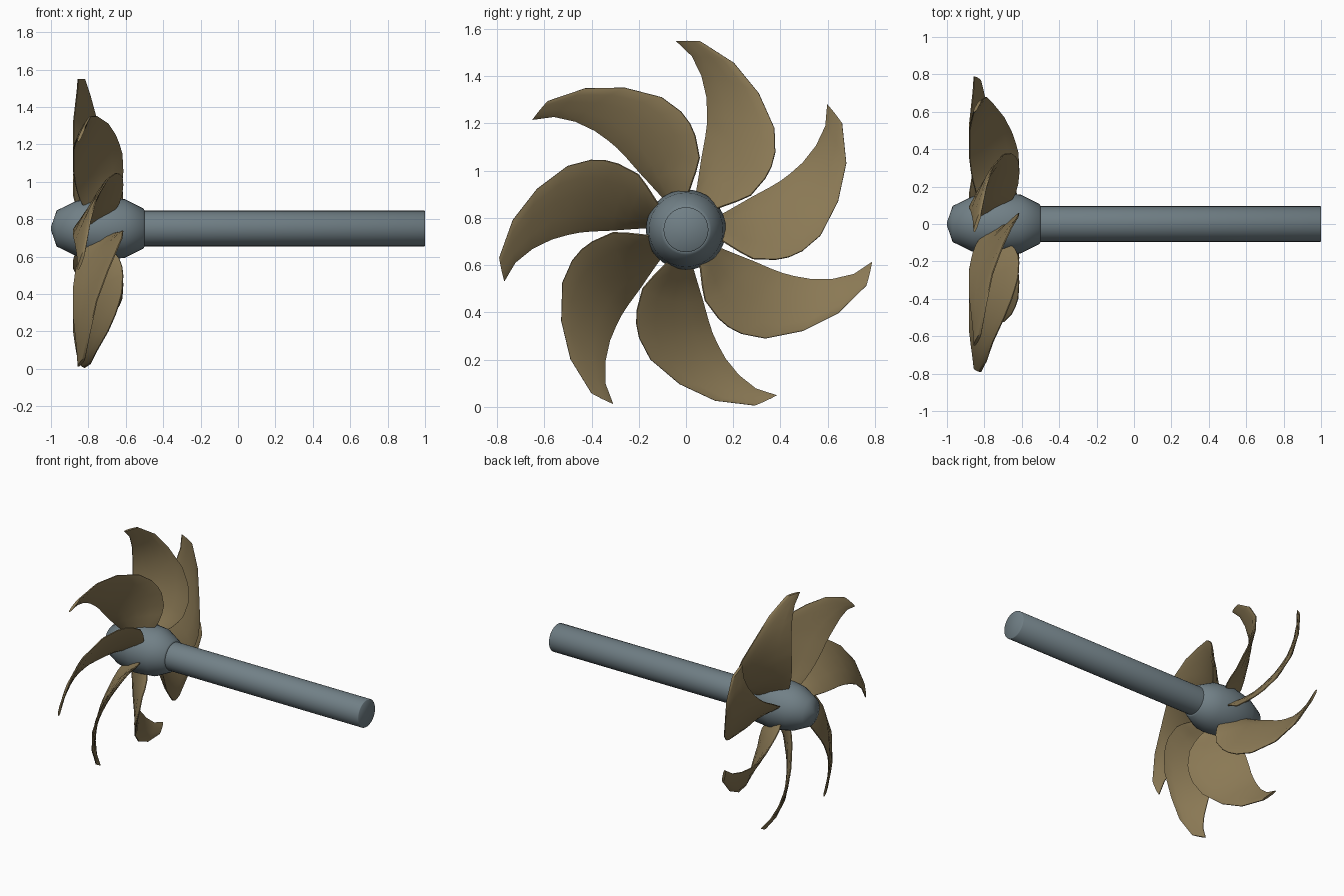
import bpy, bmesh
from math import sin, cos, pi, radians, hypot

if "Cube" in bpy.data.objects:
    bpy.data.objects.remove(bpy.data.objects["Cube"])

CZ = 0.75          # height of the shaft axis
BLADES = 7


def material(name, rgb):
    m = bpy.data.materials.new(name)
    m.diffuse_color = (*rgb, 1)
    m.use_nodes = True
    m.node_tree.nodes["Principled BSDF"].inputs["Base Color"].default_value = m.diffuse_color
    return m


def finish(bm, name, mat, angle):
    bmesh.ops.recalc_face_normals(bm, faces=bm.faces)
    me = bpy.data.meshes.new(name)
    bm.to_mesh(me)
    bm.free()
    me.materials.append(mat)
    ob = bpy.data.objects.new(name, me)
    bpy.context.collection.objects.link(ob)
    bpy.ops.object.select_all(action='DESELECT')
    ob.select_set(True)
    bpy.context.view_layer.objects.active = ob
    bpy.ops.object.shade_smooth_by_angle(angle=radians(angle))
    return ob


def lathe(name, profile, mat, n=32, angle=40):
    """Turn (x, radius) points around the shaft axis and cap both ends."""
    bm = bmesh.new()
    rings = [[bm.verts.new((x, r * sin(2 * pi * i / n), CZ + r * cos(2 * pi * i / n)))
              for i in range(n)] for x, r in profile]
    for a, b in zip(rings, rings[1:]):
        for i in range(n):
            j = (i + 1) % n
            bm.faces.new((a[i], a[j], b[j], b[i]))
    bm.faces.new(rings[0])
    bm.faces.new(rings[-1])
    return finish(bm, name, mat, angle)


# Blade stations: radius, concave edge (angle, x), convex edge (angle, x)
STATIONS = [
    (0.13, 17, -0.82, 52, -0.67),
    (0.19, 15, -0.845, 58, -0.635),
    (0.25, 13.5, -0.86, 61, -0.62),
    (0.31, 12.5, -0.87, 62, -0.615),
    (0.40, 12, -0.88, 57, -0.62),
    (0.45, 11.5, -0.88, 53.5, -0.635),
    (0.50, 10.5, -0.88, 49, -0.655),
    (0.57, 8.8, -0.88, 41, -0.695),
    (0.655, 5.8, -0.87, 28, -0.755),
    (0.735, 2.0, -0.86, 16, -0.79),
    (0.80, -3.0, -0.855, 4.3, -0.82),
]
CHORD = [0, 0.06, 0.25, 0.5, 0.75, 0.94, 1]


def blade(name, turn, mat):
    """Loft thin lens-shaped sections wrapped around the axis."""
    bm = bmesh.new()
    loops = []
    for r, a0, x0, a1, x1 in STATIONS:
        s0, s1 = r * radians(a0), r * radians(a1)
        length = hypot(s1 - s0, x1 - x0)
        nx, ns = (s1 - s0) / length, -(x1 - x0) / length
        sides = []
        for sign in (1, -1):
            row = []
            for t in CHORD:
                half = 0.003 + 0.009 * min(1, 8 * t * (1 - t)) * (1.1 - 0.6 * r)
                x = x0 + (x1 - x0) * t + sign * nx * half
                th = (s0 + (s1 - s0) * t + sign * ns * half) / r + turn
                row.append(bm.verts.new((x, r * sin(th), CZ + r * cos(th))))
            sides.append(row)
        loops.append(sides[0] + sides[1][::-1])
    n = len(loops[0])
    for a, b in zip(loops, loops[1:]):
        for i in range(n):
            j = (i + 1) % n
            bm.faces.new((a[i], a[j], b[j], b[i]))
    # root and tip caps
    for lp in (loops[0], loops[-1]):
        for i in range(n // 2 - 1):
            bm.faces.new((lp[i], lp[i + 1], lp[n - 2 - i], lp[n - 1 - i]))
    return finish(bm, name, mat, 50)


steel = material("steel", (0.165, 0.215, 0.24))
bronze = material("bronze", (0.255, 0.19, 0.09))

# Shaft and rounded hub
lathe("shaft", [(-0.55, 0.095), (0.997, 0.095), (1.0, 0.092)], steel, angle=60)
lathe("hub", [(-1.0, 0.008), (-0.97, 0.096), (-0.865, 0.147), (-0.74, 0.17),
              (-0.605, 0.157), (-0.505, 0.107), (-0.5, 0.096)], steel, angle=75)

# Seven swept blades
for k in range(BLADES):
    blade(f"blade_{k + 1}", 2 * pi * k / BLADES, bronze)
